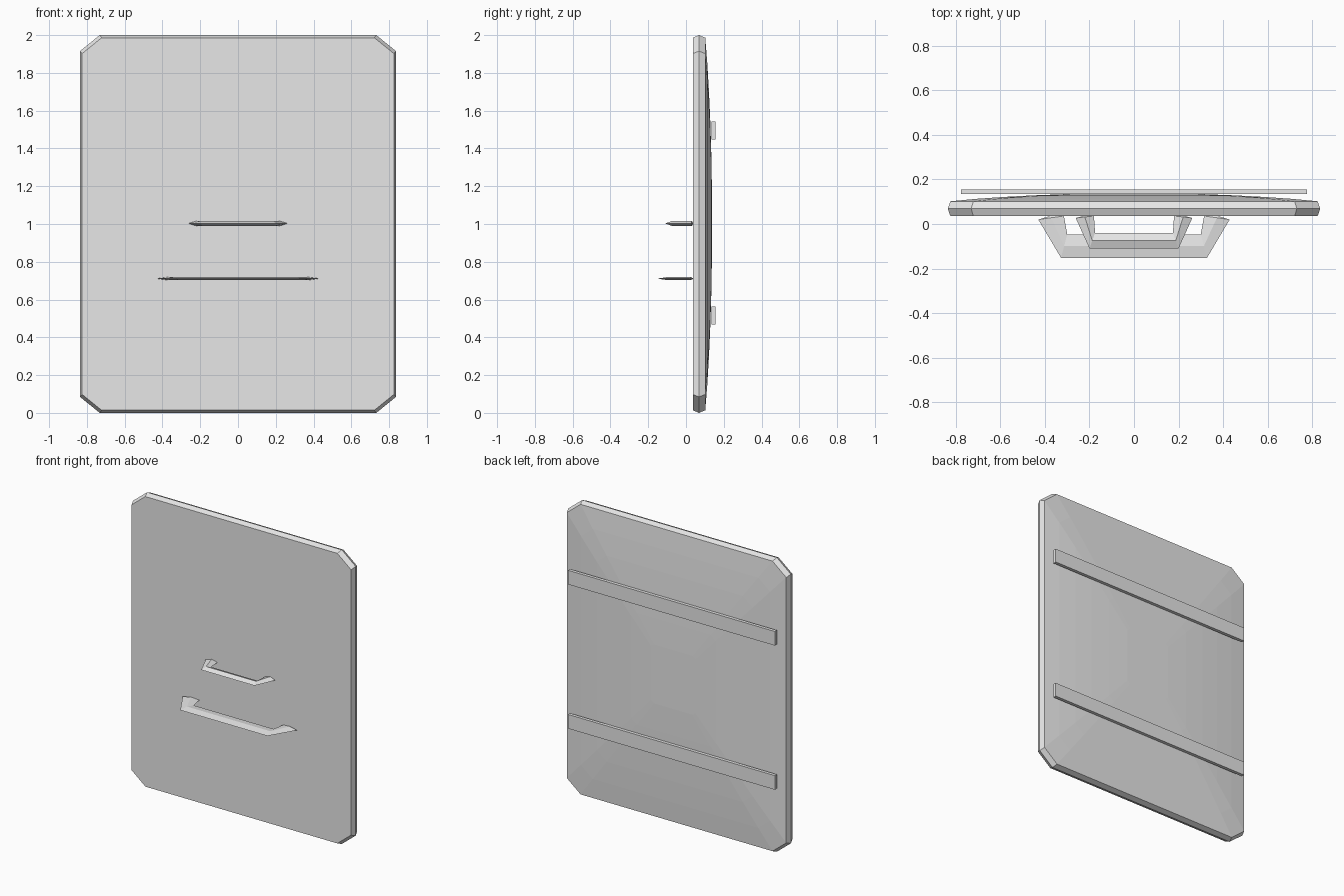
import bpy, bmesh

if "Cube" in bpy.data.objects:
    bpy.data.objects.remove(bpy.data.objects["Cube"])

grey = bpy.data.materials.new("light grey")
grey.diffuse_color = (0.8, 0.8, 0.8, 1)
grey.use_nodes = True
grey.node_tree.nodes["Principled BSDF"].inputs["Base Color"].default_value = grey.diffuse_color


def finish(name, bm):
    bmesh.ops.recalc_face_normals(bm, faces=bm.faces)
    me = bpy.data.meshes.new(name)
    bm.to_mesh(me)
    bm.free()
    me.materials.append(grey)
    ob = bpy.data.objects.new(name, me)
    bpy.context.collection.objects.link(ob)
    return ob


def loft(bm, rings):
    """Bridge consecutive closed rings of vertices."""
    for a, b in zip(rings, rings[1:]):
        n = len(a)
        for i in range(n):
            j = (i + 1) % n
            bm.faces.new((a[i], a[j], b[j], b[i]))


# Panel: chamfered rectangle with ridged rim, flat front and domed back
HW, HH, CX, CZ = 0.837, 1.0, 0.105, 0.085
quarter = [(HW, HH - CZ), (HW - CX, HH)]
outline = (quarter + [(-x, z) for x, z in quarter[::-1]]
           + [(-x, -z) for x, z in quarter] + [(x, -z) for x, z in quarter[::-1]])
# extra points along the long edges let the dome curve smoothly
dense = []
for i, (x, z) in enumerate(outline):
    x2, z2 = outline[(i + 1) % 8]
    steps = 6 if i % 2 else 1
    dense += [(x + (x2 - x) * k / steps, z + (z2 - z) * k / steps) for k in range(steps)]

bm = bmesh.new()
levels = [(0.986, 0.036), (1.0, 0.069), (0.986, 0.102)]
levels += [(s, 0.102 + 0.036 * (1 - s ** 2.2)) for s in (0.85, 0.7, 0.55, 0.38, 0.2)]
rings = [[bm.verts.new((x * s, y, 1 + z * s)) for x, z in dense] for s, y in levels]
loft(bm, rings)
bm.faces.new(rings[0])
bm.faces.new(rings[-1])
finish("shield_panel", bm)


# Front handles: diamond section swept through a bracket shape
def handle(name, z, h, leg_outer, bar_outer, leg_inner, bar_inner):
    bm = bmesh.new()
    half = [(leg_outer, leg_inner), (bar_outer, bar_inner)]
    stations = [[(-o[0], o[1]), (-i[0], i[1])] for o, i in half] + half[::-1]
    rings = []
    for o, i in stations:
        mx, my = (o[0] + i[0]) / 2, (o[1] + i[1]) / 2
        pts = [(*o, z), (mx, my, z + h), (*i, z), (mx, my, z - h)]
        rings.append([bm.verts.new(p) for p in pts])
    loft(bm, rings)
    # wedge-shaped feet meeting the panel
    for r, s in ((rings[0], -1), (rings[-1], 1)):
        foot = bm.verts.new((s * (leg_outer[0] * 0.5 + leg_inner[0] * 0.5), 0.038, z))
        for k in range(4):
            bm.faces.new((r[k], r[(k + 1) % 4], foot))
    finish(name, bm)


handle("upper_handle", 1.003, 0.013, (0.262, 0.027), (0.2, -0.11), (0.18, 0.036), (0.175, -0.04))
handle("lower_handle", 0.711, 0.008, (0.43, 0.02), (0.328, -0.152), (0.315, 0.036), (0.3, -0.047))

# Back straps: two flat bars across the dome
for name, z in (("upper_strap", 1.495), ("lower_strap", 0.515)):
    bm = bmesh.new()
    bmesh.ops.create_cube(bm, size=1)
    for v in bm.verts:
        v.co = (v.co.x * 1.556, 0.145 + v.co.y * 0.022, z + v.co.z * 0.096)
    finish(name, bm)
